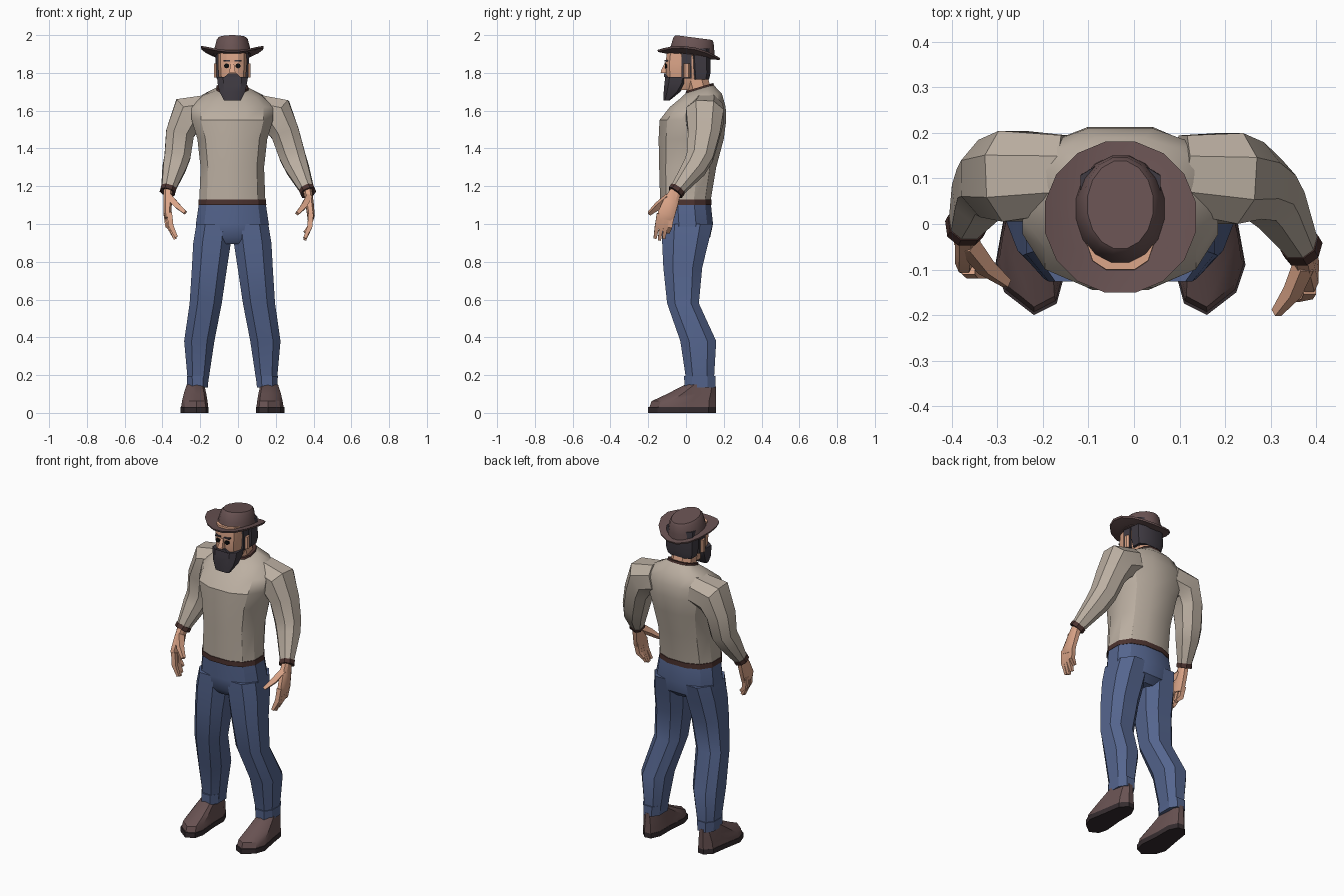
import bpy, bmesh, math
from mathutils import Vector

if "Cube" in bpy.data.objects:
    bpy.data.objects.remove(bpy.data.objects["Cube"])

CX = -0.03  # centre line of body and legs
COL = {"shirt": (.50, .43, .36), "denim": (.09, .13, .27), "skin": (.72, .38, .25),
       "leather": (.14, .085, .085), "hair": (.05, .043, .055), "trim": (.07, .032, .028),
       "dark": (.035, .025, .028), "eye": (.004, .004, .004)}
MATS = {}
for key, c in COL.items():
    MATS[key] = bpy.data.materials.new(key)
    MATS[key].diffuse_color = (*c, 1)


def loft(name, rings, mat, angle=32):
    """Skin a list of equal-length point rings and cap both ends."""
    bm = bmesh.new()
    vs = [[bm.verts.new(p) for p in r] for r in rings]
    n = len(vs[0])
    for a, b in zip(vs, vs[1:]):
        for i in range(n):
            j = (i + 1) % n
            bm.faces.new((a[i], a[j], b[j], b[i]))
    bm.faces.new(vs[0][::-1])
    bm.faces.new(vs[-1])
    bmesh.ops.recalc_face_normals(bm, faces=bm.faces)
    me = bpy.data.meshes.new(name)
    bm.to_mesh(me)
    bm.free()
    ob = bpy.data.objects.new(name, me)
    bpy.context.collection.objects.link(ob)
    me.materials.append(MATS[mat])
    bpy.ops.object.select_all(action='DESELECT')
    ob.select_set(True)
    bpy.context.view_layer.objects.active = ob
    bpy.ops.object.shade_smooth_by_angle(angle=math.radians(angle))
    return ob


def unit(n, p):
    """Superellipse outline of radius 1."""
    out = []
    for i in range(n):
        a = 2 * math.pi * (i + .5) / n
        c, s = math.cos(a), math.sin(a)
        out.append((math.copysign(abs(c) ** (2 / p), c), math.copysign(abs(s) ** (2 / p), s)))
    k = max(u[0] for u in out), max(u[1] for u in out)
    return [(x / k[0], y / k[1]) for x, y in out]


def hring(x0, x1, y0, y1, z, n=12, p=2.4, tilt=0):
    cx, cy, rx, ry = (x0 + x1) / 2, (y0 + y1) / 2, (x1 - x0) / 2, (y1 - y0) / 2
    return [Vector((cx + rx * u, cy + ry * v, z + tilt * ry * v)) for u, v in unit(n, p)]


def body(name, rows, mat, **kw):
    """Rows of (z, half width, front y, back y[, tilt]) centred on the body."""
    return loft(name, [hring(CX - r[1], CX + r[1], r[2], r[3], r[0],
                             tilt=r[4] if len(r) > 4 else 0, **kw) for r in rows], mat)


def tube(name, pts, radii, mat, n=8, p=2.3):
    """Rings square to a path; radii are (across, along y)."""
    pts = [Vector(q) for q in pts]
    rings = []
    for i, q in enumerate(pts):
        t = (pts[min(i + 1, len(pts) - 1)] - pts[max(i - 1, 0)]).normalized()
        side = t.cross(Vector((0, 1, 0))).normalized()
        up = side.cross(t)
        rings.append([q + side * u * radii[i][0] + up * v * radii[i][1] for u, v in unit(n, p)])
    return loft(name, rings, mat)


# torso, collar, belt and hips
body("shirt", [(1.12, .175, -.137, .13), (1.3, .168, -.142, .16), (1.45, .185, -.145, .2),
               (1.55, .215, -.14, .213), (1.62, .215, -.085, .21), (1.68, .16, -.025, .19, .1),
               (1.715, .085, 0, .145, .3)], "shirt")
body("collar", [(1.7, .088, -.005, .15, .3), (1.725, .083, 0, .145, .3)], "trim")
body("belt", [(1.1, .18, -.141, .136), (1.13, .178, -.141, .136)], "trim")
body("hips", [(1.12, .175, -.132, .13), (1.0, .193, -.128, .143), (.93, .19, -.124, .128),
              (.895, .08, -.1, .09)], "denim")

# legs, trouser turn-ups and shoes
LEG = [(1.0, .0, .19, -.126, .141), (.9, .008, .207, -.126, .118), (.77, .028, .214, -.12, .086),
       (.58, .056, .226, -.1, .068), (.38, .095, .255, -.03, .16), (.16, .128, .235, .003, .147)]
CUFF = [(.135, .13, .238, -.008, .155), (.195, .125, .241, -.01, .155)]
FOOT = [(.19, -.2), (.255, -.15), (.275, -.09), (.255, .02), (.24, .12), (.2, .16),
        (.16, .155), (.135, .1), (.135, 0), (.125, -.12), (.14, -.175)]
UPPER = [(.03, .98, .96), (.062, .95, .9), (.1, .72, .8), (.15, .45, .62)]
for s, side in ((1, "left"), (-1, "right")):
    def leg_ring(r):
        a, b = sorted((CX + s * r[1], CX + s * r[2]))
        return hring(a, b, r[3], r[4], r[0], n=8, p=2.6)

    def foot_ring(z, f, g):
        return [Vector((CX + s * (.188 + (u - .188) * g), .155 + (y - .155) * f, z)) for u, y in FOOT]
    loft(side + "_trouser_leg", [leg_ring(r) for r in LEG], "denim")
    loft(side + "_turn_up", [leg_ring(r) for r in CUFF], "denim")
    loft(side + "_sole", [foot_ring(0, 1, 1), foot_ring(.03, 1, 1)], "dark")
    loft(side + "_shoe", [foot_ring(*r) for r in UPPER], "leather")

# sleeves, wrist cuffs and hands
ARM_R = [(.085, .085), (.1, .1), (.075, .085), (.069, .07), (.062, .062), (.036, .036)]
ARMS = {"left": (1, 0, [(.1, .11, 1.6), (.205, .1, 1.575), (.25, .095, 1.48), (.288, .075, 1.36),
                        (.312, .045, 1.3), (.368, -.05, 1.175)]),
        "right": (-1, math.radians(15), [(-.15, .11, 1.6), (-.265, .105, 1.58), (-.307, .1, 1.48),
                                         (-.32, .09, 1.36), (-.337, .06, 1.3), (-.37, -.005, 1.18)])}
for side, (s, turn, path) in ARMS.items():
    tube(side + "_sleeve", path, ARM_R, "shirt")
    end = Vector(path[-1])
    step = (end - Vector(path[-2])).normalized() * .013
    tube(side + "_cuff", [end - step, end + step], [(.041, .041)] * 2, "trim")

    def place(x, y, z):
        c, k = math.cos(turn), math.sin(turn)
        x *= s
        return end + Vector((x * c - y * k, x * k + y * c, z))
    tube(side + "_palm", [place(0, 0, .01), place(.01, -.03, -.06), place(.018, -.055, -.125),
                          place(.016, -.06, -.15)],
         [(.023, .027), (.022, .04), (.02, .046), (.015, .042)], "skin", p=3)
    for i in range(4):  # fingers, index first
        y, dz = -.092 + .023 * i, (0, -.01, 0, .03)[i]
        tube(f"{side}_finger_{i + 1}", [place(.018, y, -.12), place(.012, y - .012, -.19),
                                        place(-.015, y - .022, -.25 + dz)],
             [(.014, .0125), (.013, .0115), (.008, .008)], "skin", n=4, p=3)
    tube(side + "_thumb", [place(.005, -.04, -.035), place(-.02, -.1, -.08), place(-.055, -.145, -.12)],
         [(.016, .02), (.015, .016), (.009, .009)], "skin", n=4, p=3)

# neck, head and facial features
tube("neck", [(CX, .075, 1.68), (CX, .04, 1.82)], [(.066, .062), (.066, .065)], "skin")
body("head", [(1.71, .05, -.085, .03), (1.78, .072, -.104, .1), (1.85, .077, -.108, .11),
              (1.925, .075, -.1, .11)], "skin", p=3)
body("hair", [(1.765, .08, .035, .122), (1.8, .088, .03, .13), (1.93, .088, .02, .128)],
     "hair", n=8, p=3.5)
body("beard", [(1.655, .045, -.118, -.085), (1.7, .068, -.118, -.03), (1.745, .078, -.114, 0),
               (1.778, .081, -.11, .005)], "hair", n=8, p=3.5)
body("moustache", [(1.778, .042, -.117, -.09), (1.797, .022, -.117, -.09)], "hair", n=4, p=2)
body("nose", [(1.8, .016, -.134, -.09), (1.812, .015, -.132, -.09), (1.855, .008, -.112, -.09)],
     "skin", n=4, p=2)
for s, side in ((1, "left"), (-1, "right")):
    def block(name, u, half, y0, y1, z0, z1, mat, n=4):
        x = CX + s * u
        loft(f"{side}_{name}", [hring(x - half, x + half, y0, y1, z, n=n) for z in (z0, z1)], mat)
    block("sideburn", .077, .007, -.025, .03, 1.77, 1.92, "hair")
    block("ear", .086, .011, -.012, .022, 1.775, 1.85, "skin", 6)
    block("brow", .03, .018, -.113, -.09, 1.86, 1.868, "hair")
    ex = CX + s * .03
    loft(side + "_eye", [[Vector((ex + .013 * u, y, 1.837 + .013 * v)) for u, v in unit(10, 2)]
                         for y in (-.095, -.112)], "eye")


# hat: curled brim and tapered crown, tipped back
def brim_ring(r, dz):
    out = []
    for u, v in unit(16, 2):
        y = .015 + r * v
        curl = .04 * u * u * (r / .165) ** 2
        out.append(Vector((CX + r * u, y, 1.9 - .13 * y + curl + dz)))
    return out


loft("hat_brim", [brim_ring(.06, -.012), brim_ring(.12, -.012), brim_ring(.163, -.01),
                  brim_ring(.166, 0), brim_ring(.12, 0), brim_ring(.06, .005)], "leather")
body("hat_crown", [(1.895, .1, -.088, .15, -.13), (1.93, .094, -.08, .15, -.13),
                   (1.975, .082, -.066, .146, -.13), (1.987, .072, -.054, .138, -.13)],
     "leather", n=16, p=2)

for m in bpy.data.materials:
    if m.users and not m.is_grease_pencil:
        m.use_nodes = True
        m.node_tree.nodes["Principled BSDF"].inputs["Base Color"].default_value = m.diffuse_color
